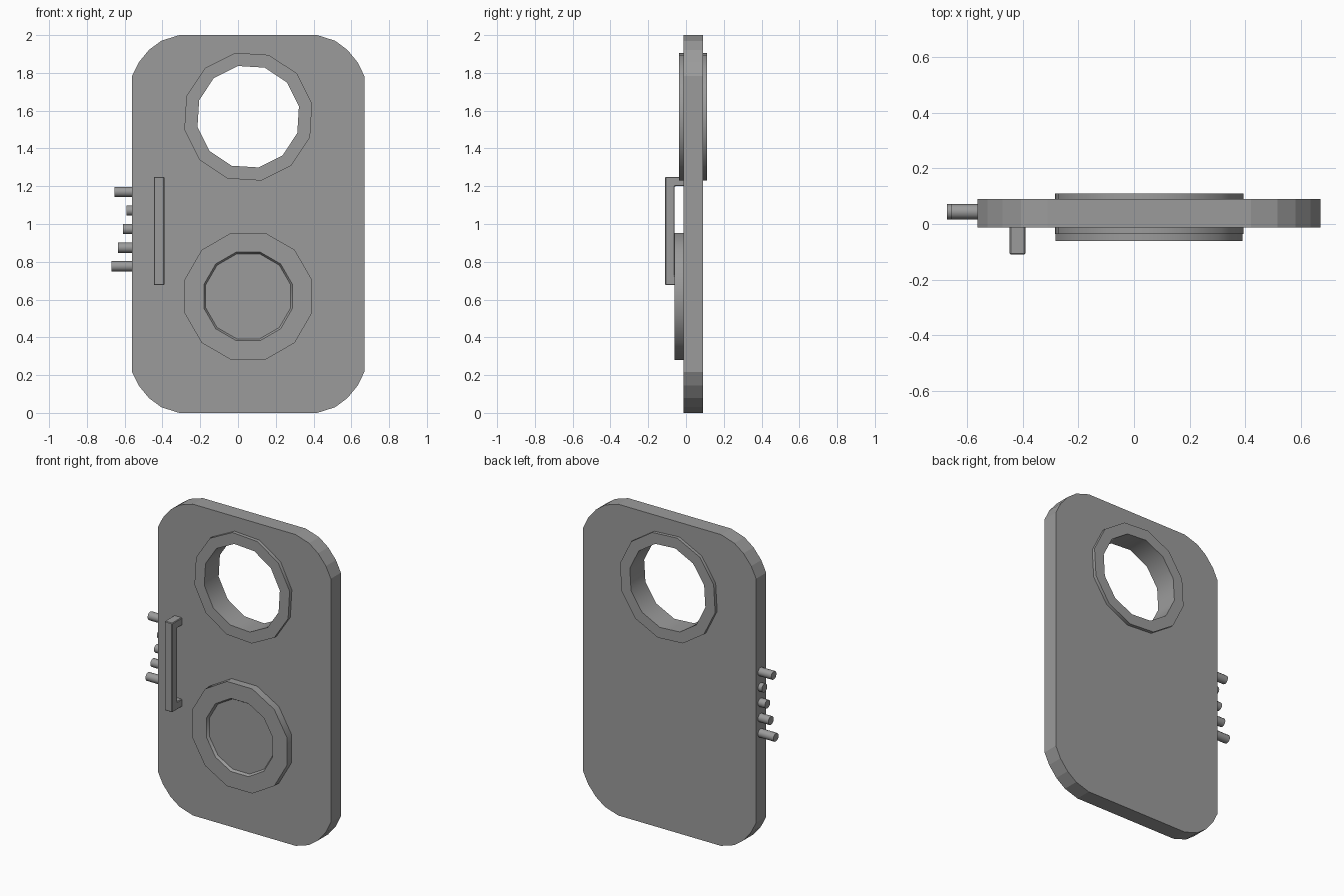
import bpy, bmesh, math
from mathutils import Matrix

if "Cube" in bpy.data.objects:
    bpy.data.objects.remove(bpy.data.objects["Cube"])

CX = 0.054            # panel centre line
FRONT, BACK = -0.013, 0.089

dark_grey = bpy.data.materials.new("dark_grey")
dark_grey.diffuse_color = (0.33, 0.33, 0.33, 1)
dark_grey.use_nodes = True
dark_grey.node_tree.nodes["Principled BSDF"].inputs["Base Color"].default_value = dark_grey.diffuse_color


def finish(name, bm, smooth=False):
    bmesh.ops.recalc_face_normals(bm, faces=bm.faces)
    mesh = bpy.data.meshes.new(name)
    bm.to_mesh(mesh)
    bm.free()
    mesh.materials.append(dark_grey)
    ob = bpy.data.objects.new(name, mesh)
    bpy.context.collection.objects.link(ob)
    if smooth:
        bpy.ops.object.select_all(action='DESELECT')
        ob.select_set(True)
        bpy.context.view_layer.objects.active = ob
        bpy.ops.object.shade_smooth_by_angle(angle=math.radians(40))
    return ob


def polygon(r, cx, cz, turn, n=12):
    return [(cx + r * math.cos(math.radians(turn) + k * math.tau / n),
             cz + r * math.sin(math.radians(turn) + k * math.tau / n)) for k in range(n)]


def lathe(name, profile, cz, turn, closed):
    """Turn (radius, y) points about the y axis in 12 steps."""
    bm = bmesh.new()
    rings = [[bm.verts.new((x, y, z)) for x, z in polygon(r, CX, cz, turn)]
             for r, y in profile]
    pairs = list(zip(rings, rings[1:]))
    if closed:
        pairs.append((rings[-1], rings[0]))
    else:
        bm.faces.new(rings[0])
        bm.faces.new(rings[-1])
    for a, b in pairs:
        for i in range(12):
            j = (i + 1) % 12
            bm.faces.new((a[i], a[j], b[j], b[i]))
    return finish(name, bm, smooth=True)


# Panel: rounded outline with a round opening, extruded as a filled curve
corner = [(0, 0.217), (0.035, 0.145), (0.09, 0.078), (0.155, 0.03), (0.25, 0)]
W = 0.615
lower_left = [(CX - W + dx, dz) for dx, dz in corner]
lower_right = [(2 * CX - x, z) for x, z in reversed(lower_left)]
lower = lower_left + lower_right
outline = lower + [(x, 2 - z) for x, z in reversed(lower)]
curve = bpy.data.curves.new("panel", 'CURVE')
curve.dimensions = '2D'
curve.fill_mode = 'BOTH'
curve.extrude = (BACK - FRONT) / 2
curve.materials.append(dark_grey)
for pts in (outline, polygon(0.30, CX, 1.57, 11.5)):
    spline = curve.splines.new('POLY')
    spline.points.add(len(pts) - 1)
    for p, (x, z) in zip(spline.points, pts):
        p.co = (x, z, 0, 1)
    spline.use_cyclic_u = True
panel = bpy.data.objects.new("panel", curve)
bpy.context.collection.objects.link(panel)
panel.rotation_euler.x = math.pi / 2
panel.location.y = (FRONT + BACK) / 2
panel.select_set(True)
bpy.context.view_layer.objects.active = panel
bpy.ops.object.convert(target='MESH')
bpy.ops.object.shade_flat()

# Upper ring lining the opening, proud on both sides
lathe("window_ring", [(0.345, -0.036), (0.345, 0.11), (0.274, 0.11), (0.274, -0.036)],
      1.568, 11.5, True)

# Lower disc with a shallow tapered recess
lathe("dial", [(0.348, 0.0), (0.348, -0.061), (0.243, -0.061), (0.233, -0.045)],
      0.617, 15, False)

# Handle: C-shaped side profile, extruded in x
x0, x1, z0, z1, t = -0.446, -0.39, 0.677, 1.25, 0.05
side = [(0, z0), (-0.11, z0), (-0.11, z1), (0, z1),
        (0, z1 - t), (-0.06, z1 - t), (-0.06, z0 + t), (0, z0 + t)]
bm = bmesh.new()
face = bm.faces.new([bm.verts.new((x0, y, z)) for y, z in side])
grown = bmesh.ops.extrude_face_region(bm, geom=[face])
bmesh.ops.translate(bm, vec=(x1 - x0, 0, 0),
                    verts=[v for v in grown["geom"] if isinstance(v, bmesh.types.BMVert)])
handle = finish("handle", bm)
bevel = handle.modifiers.new("Bevel", 'BEVEL')
bevel.width = 0.004
bevel.segments = 1

# Pegs of differing length on the left edge
for i, tip in enumerate((-0.655, -0.589, -0.61, -0.635, -0.67)):
    root = -0.54
    bm = bmesh.new()
    bmesh.ops.create_cone(
        bm, cap_ends=True, segments=12, radius1=0.027, radius2=0.027, depth=root - tip,
        matrix=Matrix.Translation(((root + tip) / 2, 0.044, 1.17 - 0.0985 * i))
        @ Matrix.Rotation(math.pi / 2, 4, 'Y'))
    finish(f"peg_{i + 1}", bm, smooth=True)
